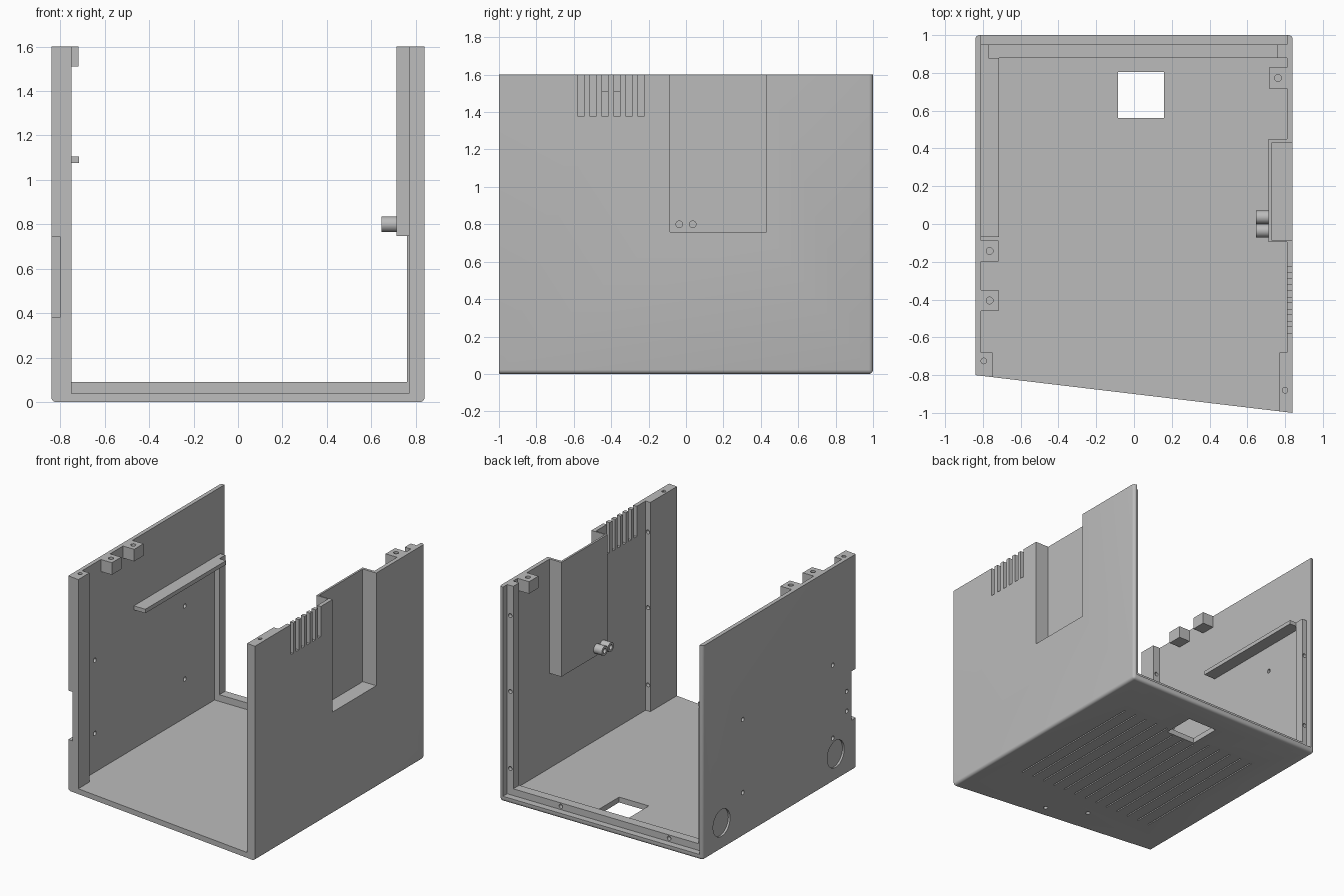
import bpy, bmesh, math
from mathutils import Matrix, Vector

if "Cube" in bpy.data.objects:
    bpy.data.objects.remove(bpy.data.objects["Cube"])

grey = bpy.data.materials.new("light_grey")
grey.diffuse_color = (0.5, 0.5, 0.5, 1)
grey.use_nodes = True
grey.node_tree.nodes["Principled BSDF"].inputs["Base Color"].default_value = grey.diffuse_color


def finish(bm, name):
    bmesh.ops.recalc_face_normals(bm, faces=bm.faces)
    me = bpy.data.meshes.new(name)
    bm.to_mesh(me)
    bm.free()
    me.materials.append(grey)
    ob = bpy.data.objects.new(name, me)
    bpy.context.collection.objects.link(ob)
    return ob


def add_prism(bm, pts, z0, z1):
    lo = [bm.verts.new((x, y, z0)) for x, y in pts]
    hi = [bm.verts.new((x, y, z1)) for x, y in pts]
    bm.faces.new(lo[::-1])
    bm.faces.new(hi)
    n = len(pts)
    for i in range(n):
        j = (i + 1) % n
        bm.faces.new((lo[i], lo[j], hi[j], hi[i]))


def add_box(bm, x0, x1, y0, y1, z0, z1):
    add_prism(bm, [(x0, y0), (x1, y0), (x1, y1), (x0, y1)], z0, z1)


def add_rod(bm, centre, axis, r, length, seg=20):
    rot = Vector((0, 0, 1)).rotation_difference(Vector(axis)).to_matrix().to_4x4()
    bmesh.ops.create_cone(bm, cap_ends=True, segments=seg, radius1=r, radius2=r,
                          depth=length, matrix=Matrix.Translation(centre) @ rot)


def cut(ob, cutter_bm):
    """Subtract the cutter mesh from the object and bake the result."""
    cutter = finish(cutter_bm, "cutter")
    cutter.hide_render = True
    mod = ob.modifiers.new("cut", 'BOOLEAN')
    mod.operation, mod.solver, mod.object = 'DIFFERENCE', 'EXACT', cutter
    mod.use_self = True
    dg = bpy.context.evaluated_depsgraph_get()
    me = bpy.data.meshes.new_from_object(ob.evaluated_get(dg))
    ob.modifiers.clear()
    ob.data = me
    bpy.data.objects.remove(cutter)


def box(name, *dims):
    bm = bmesh.new()
    add_box(bm, *dims)
    return finish(bm, name)


def drill(ob, holes, axis, r=0.016, depth=0.06):
    bm = bmesh.new()
    for c in holes:
        add_rod(bm, c, axis, r, depth)
    cut(ob, bm)


W, IN, FLOOR, TOP = 0.84, 0.81, 0.04, 1.6
FL, FR = -0.80, -1.0                       # slanted front, left and right


def front_y(x):
    return FL + (FR - FL) * (x + W) / (2 * W)


# Case: solid block with rounded bottom and back edges
bm = bmesh.new()
add_prism(bm, [(-W, FL), (W, FR), (W, 1), (-W, 1)], 0, TOP)


def rounded(e):
    a, b = (v.co for v in e.verts)
    m = (a + b) / 2
    low, back, side = m.z < 0.01, m.y > 0.99, abs(m.x) > 0.8
    return (low and (back or side)) or (back and side)


bmesh.ops.bevel(bm, geom=[e for e in bm.edges if rounded(e)], offset=0.022,
                segments=5, profile=0.5, affect='EDGES')
case = finish(bm, "case")

# Hollow it out
bm = bmesh.new()
add_box(bm, -IN, IN, -1.2, 1.2, FLOOR, 2)
cut(case, bm)

# Wall and floor openings
bm = bmesh.new()
add_box(bm, 0.78, 0.9, -0.085, 0.43, 0.76, 1.8)          # side pocket opening
for i in range(6):                                       # vent slots
    y = -0.578 + i * 0.0642
    add_box(bm, 0.78, 0.9, y, y + 0.033, 1.375, 1.8)
add_box(bm, -0.085, 0.16, 0.56, 0.805, -0.1, 0.1)        # floor window
add_box(bm, -0.9, -0.80, -0.9, -0.75, 0.38, 0.745)       # front edge notch
for y in (-0.565, 0.78):                                 # round wall recesses
    add_rod(bm, (-W, y, 0.2), (1, 0, 0), 0.1, 0.03, 40)
for y in (-0.53, 0.53):                                  # wall screw holes
    for z in (0.33, 0.875):
        add_rod(bm, (-0.825, y, z), (1, 0, 0), 0.016, 0.1)
for z in (0.47, 0.616):
    add_rod(bm, (-W, -0.694, z), (1, 0, 0), 0.016, 0.04)
for x, y in ((0.13, -0.826), (-0.15, -0.69)):            # underside holes
    add_rod(bm, (x, y, 0), (0, 0, 1), 0.016, 0.05)
cut(case, bm)

# Underside grooves
bm = bmesh.new()
for i in range(13):
    x = 0.585 - i * 0.0975
    end = 0.54 if -0.1 < x < 0.18 else 0.6
    add_box(bm, x - 0.005, x + 0.005, -0.54, end, -0.02, 0.012)
cut(case, bm)

# Front posts following the slant, with screw holes in top and back
LEVELS = (0.235, 0.81, 1.375)
for name, x0, x1, hx, hy in (("left_front_post", -IN, -0.75, -0.795, -0.725),
                             ("right_front_post", 0.77, IN, 0.80, -0.88)):
    bm = bmesh.new()
    add_prism(bm, [(x0, front_y(x0)), (x1, front_y(x1)), (x1, -0.68), (x0, -0.68)],
              FLOOR, TOP)
    post = finish(bm, name)
    if x0 < 0:
        bm = bmesh.new()
        add_box(bm, -0.9, -0.80, -0.9, -0.75, 0.38, 0.745)
        cut(post, bm)
    drill(post, [(hx, hy, TOP)], (0, 0, 1), 0.015)
    drill(post, [((x0 + x1) / 2, -0.68, z) for z in LEVELS], (0, 1, 0), 0.015)

# Back frame: floor rail and two stiles
rail = box("back_rail", -0.77, 0.76, 0.88, 0.95, FLOOR, 0.09)
drill(rail, [(x, 0.95, 0.065) for x in (-0.525, 0.367)], (0, 1, 0), 0.015)
stile = box("right_back_stile", 0.76, IN, 0.88, 0.95, FLOOR, TOP)
drill(stile, [(0.785, 0.95, z) for z in LEVELS], (0, 1, 0), 0.015)
stile = box("left_back_stile", -IN, -0.77, 0.88, 0.95, FLOOR, 1.105)
drill(stile, [(-0.79, 0.95, z) for z in LEVELS[:2]], (0, 1, 0), 0.015)

# Ledge on the left wall
box("left_ledge", -IN, -0.715, -0.07, 0.88, 1.075, 1.105)

# Screw bosses under the lid
for name, x0, x1, y0 in (("left_boss_front", -IN, -0.718, -0.46),
                         ("left_boss_rear", -IN, -0.718, -0.198),
                         ("right_boss", 0.715, IN, 0.718)):
    boss = box(name, x0, x1, y0, y0 + 0.11, 1.51, TOP)
    drill(boss, [((x0 + x1) / 2, y0 + 0.055, TOP)], (0, 0, 1), 0.018)

# Side pocket with two tube sockets
pocket = box("side_pocket", 0.713, IN, -0.095, 0.45, 0.747, TOP)
bm = bmesh.new()
add_box(bm, 0.728, 0.9, -0.085, 0.43, 0.76, 1.8)
cut(pocket, bm)
TUBES = [(0.72, y, 0.8) for y in (-0.036, 0.036)]
drill(pocket, TUBES, (1, 0, 0), 0.018, 0.1)
for i, (x, y, z) in enumerate(TUBES):
    bm = bmesh.new()
    add_rod(bm, (0.679, y, z), (1, 0, 0), 0.035, 0.068, 32)
    tube = finish(bm, f"tube_{i + 1}")
    drill(tube, [(0.679, y, z)], (1, 0, 0), 0.018, 0.2)

# Smooth the rounded edges, keep the rest crisp
bpy.ops.object.select_all(action='DESELECT')
for ob in bpy.context.scene.objects:
    ob.select_set(True)
    bpy.context.view_layer.objects.active = ob
bpy.ops.object.shade_smooth_by_angle(angle=math.radians(30))
